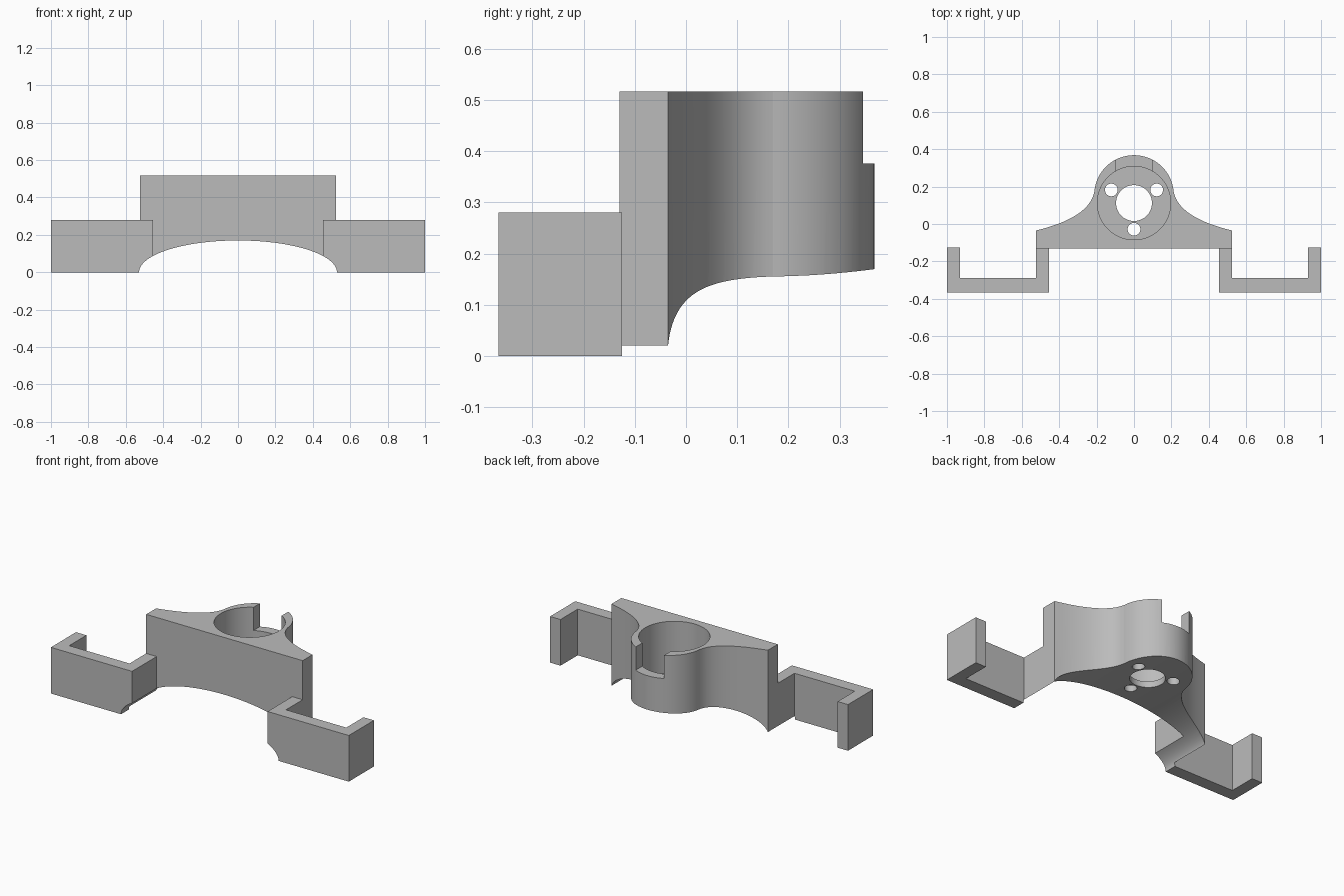
import bpy, bmesh
from math import cos, sin, pi, radians
from mathutils import Vector
from mathutils.geometry import interpolate_bezier

if "Cube" in bpy.data.objects:
    bpy.data.objects.remove(bpy.data.objects["Cube"])

grey = bpy.data.materials.new("matte grey")
grey.use_nodes = True
grey.diffuse_color = (0.5, 0.5, 0.5, 1)
grey.node_tree.nodes["Principled BSDF"].inputs["Base Color"].default_value = (0.5, 0.5, 0.5, 1)

HEIGHT = 0.517
FRONT = -0.13
POCKET = (0, 0.112)


def prism(name, outline, start, depth):
    """Extrude a closed outline of 3D points along a vector."""
    bm = bmesh.new()
    face = bm.faces.new([bm.verts.new(Vector(p) + Vector(start)) for p in outline])
    new = bmesh.ops.extrude_face_region(bm, geom=[face])["geom"]
    bmesh.ops.translate(bm, vec=depth, verts=[v for v in new if isinstance(v, bmesh.types.BMVert)])
    bmesh.ops.recalc_face_normals(bm, faces=bm.faces)
    mesh = bpy.data.meshes.new(name)
    bm.to_mesh(mesh)
    bm.free()
    mesh.materials.append(grey)
    obj = bpy.data.objects.new(name, mesh)
    bpy.context.collection.objects.link(obj)
    return obj


def plan(name, points, z0, z1):
    return prism(name, [(x, y, 0) for x, y in points], (0, 0, z0), (0, 0, z1 - z0))


def circle(centre, radius, count):
    return [(centre[0] + radius * cos(2 * pi * i / count),
             centre[1] + radius * sin(2 * pi * i / count)) for i in range(count)]


def box(name, x0, x1, y0, y1, z0, z1):
    return plan(name, [(x0, y0), (x1, y0), (x1, y1), (x0, y1)], z0, z1)


def cut(obj, cutters):
    """Subtract the cutters and bake the result."""
    for cutter in cutters:
        mod = obj.modifiers.new("cut", 'BOOLEAN')
        mod.operation, mod.solver, mod.object = 'DIFFERENCE', 'EXACT', cutter
    graph = bpy.context.evaluated_depsgraph_get()
    mesh = bpy.data.meshes.new_from_object(obj.evaluated_get(graph))
    obj.modifiers.clear()
    obj.data = mesh


# Body outline: straight front, flared sides, round back
flare = [(p.x, p.y) for p in interpolate_bezier(
    Vector((0.525, -0.035)), Vector((0.38, 0)), Vector((0.235, 0.06)), Vector((0.213, 0.17)), 24)]
dome = [(0.213 * cos(a), 0.155 + 0.213 * sin(a))
        for a in (radians(4 + i * 4) for i in range(44))]
side = [(0.525, FRONT)] + flare
body = plan("housing_body", side + dome + [(-x, y) for x, y in reversed(side)], 0, HEIGHT)

# Bracket arms: hooked profile mirrored to both sides
hook = [(0.455, FRONT), (0.455, -0.366), (1, -0.366), (1, -0.125),
        (0.93, -0.125), (0.93, -0.29), (0.525, -0.29), (0.525, FRONT)]
arms = [plan("left_arm", hook, 0, 0.28),
        plan("right_arm", [(-x, y) for x, y in hook], 0, 0.28)]

# Cutters: underside arch, bearing pocket, shaft hole, screw holes, rear slot
arch = prism("arch_cutter", [(0.529 * cos(2 * pi * i / 128), 0, 0.17 * sin(2 * pi * i / 128))
                             for i in range(128)], (0, -0.6, 0), (0, 1.2, 0))
holes = [plan("pocket_cutter", circle(POCKET, 0.196, 96), 0.205, 0.7),
         plan("shaft_cutter", circle(POCKET, 0.096, 64), -0.1, 0.6),
         box("slot_cutter", -0.095, 0.095, 0.2, 0.5, 0.376, 0.7)]
for i in range(3):
    a = radians(30 + 120 * i)
    centre = (0.14 * cos(a), POCKET[1] + 0.14 * sin(a))
    holes.append(plan("screw_cutter", circle(centre, 0.034, 32), -0.1, 0.6))

cut(body, [arch] + holes)
for arm in arms:
    cut(arm, [arch])
for cutter in [arch] + holes:
    bpy.data.objects.remove(cutter)

# Smooth the curved walls, keep the edges sharp
bpy.ops.object.select_all(action='DESELECT')
for obj in [body] + arms:
    obj.select_set(True)
bpy.context.view_layer.objects.active = body
bpy.ops.object.shade_smooth_by_angle(angle=radians(30))
